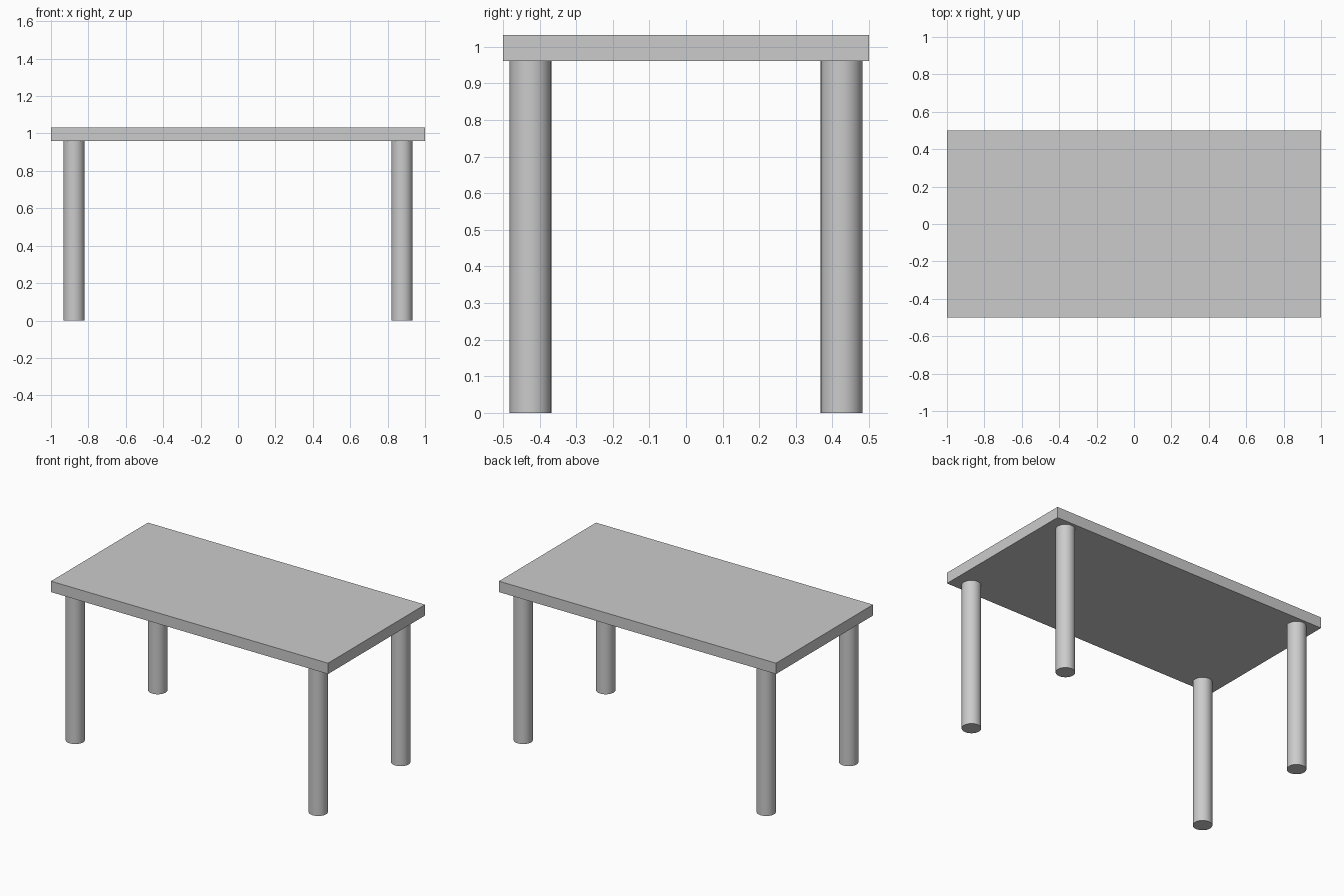
import bpy

if "Cube" in bpy.data.objects:
    bpy.data.objects.remove(bpy.data.objects["Cube"])

TOP_Z, UNDER_Z = 1.032, 0.961
LEG_X, LEG_Y, LEG_R = 0.877, 0.425, 0.057

# Rectangular slab top
bpy.ops.mesh.primitive_cube_add(size=1, location=(0, 0, (TOP_Z + UNDER_Z) / 2))
top = bpy.context.object
top.name = "table_top"
top.scale = (2, 1, TOP_Z - UNDER_Z)
bpy.ops.object.transform_apply(location=False, rotation=False, scale=True)


# Round leg standing on the floor
def add_leg(name, x, y):
    bpy.ops.mesh.primitive_cylinder_add(vertices=32, radius=LEG_R, depth=UNDER_Z,
                                        location=(x, y, UNDER_Z / 2))
    bpy.context.object.name = name
    bpy.ops.object.shade_smooth_by_angle()


# Four legs, one near each corner
for side, sx in (("left", -1), ("right", 1)):
    for end, sy in (("front", -1), ("back", 1)):
        add_leg(f"{end}_{side}_leg", sx * LEG_X, sy * LEG_Y)
